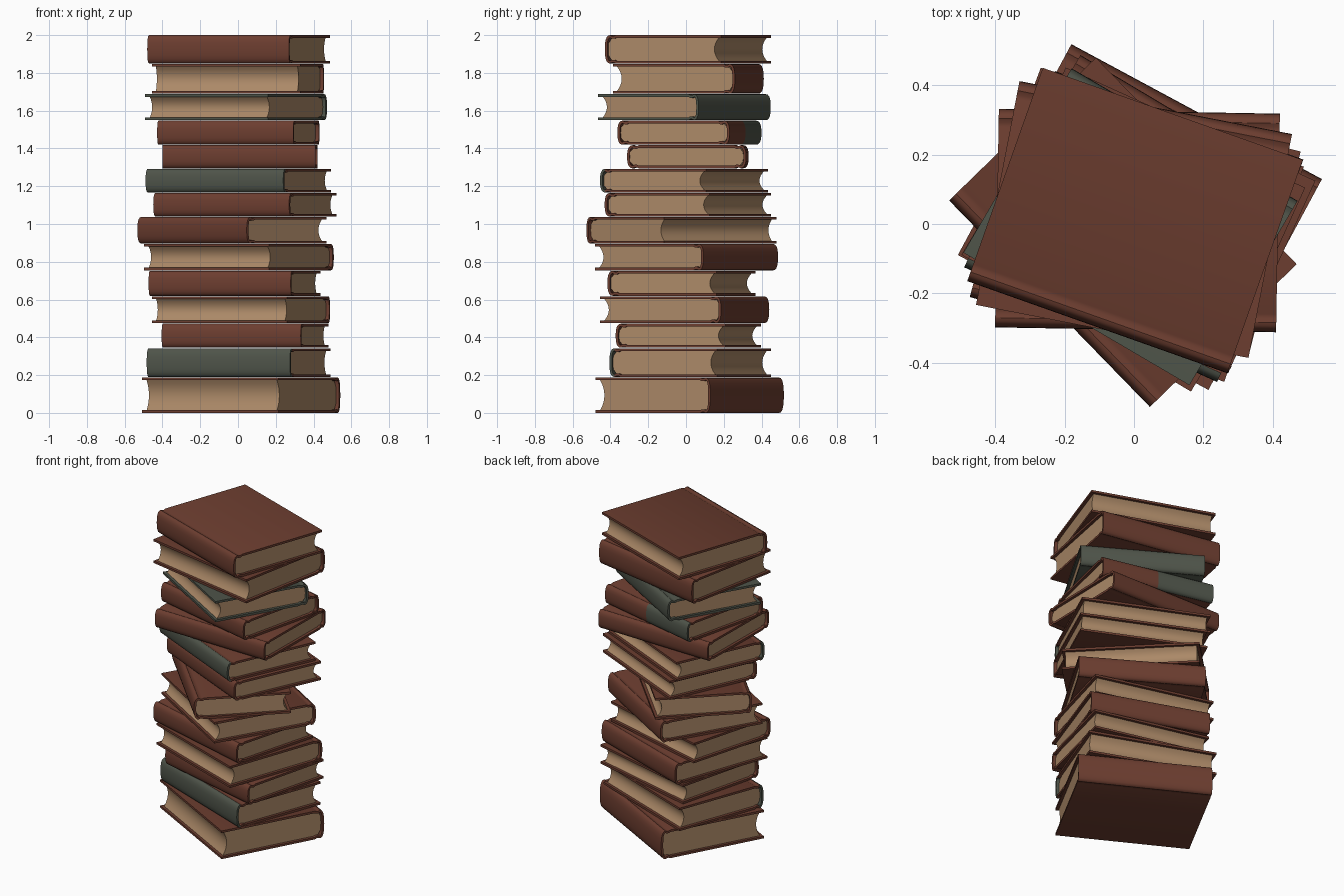
import bpy, bmesh, math
from mathutils import Matrix

if "Cube" in bpy.data.objects:
    bpy.data.objects.remove(bpy.data.objects["Cube"])


def material(name, rgb):
    m = bpy.data.materials.new(name)
    m.diffuse_color = (*rgb, 1)
    m.use_nodes = True
    m.node_tree.nodes["Principled BSDF"].inputs["Base Color"].default_value = m.diffuse_color
    return m


RED = material("leather_red_brown", (0.150, 0.047, 0.029))
GREEN = material("cloth_grey_green", (0.078, 0.089, 0.068))
PAPER = material("aged_paper", (0.41, 0.25, 0.137))

BOARD = 0.014    # cover thickness
BULGE = 0.028    # how far the spine rounds out
LIP = 0.024      # cover overhang around the pages


def add_object(name, bm, mats, place):
    bmesh.ops.recalc_face_normals(bm, faces=bm.faces)
    me = bpy.data.meshes.new(name)
    bm.to_mesh(me)
    bm.free()
    for m in mats:
        me.materials.append(m)
    ob = bpy.data.objects.new(name, me)
    ob.matrix_world = place
    bpy.context.collection.objects.link(ob)
    bpy.ops.object.select_all(action='DESELECT')
    ob.select_set(True)
    bpy.context.view_layer.objects.active = ob
    bpy.ops.object.shade_smooth_by_angle(angle=math.radians(35))


def spine_half(t, inset):
    """Upper half of the spine curve, from the hinge groove to the middle."""
    h = t / 2 - inset
    pts = [(0.062, h), (0.052, h - 0.005), (0.040, h - 0.005), (0.028, h)]
    for k in range(1, 6):
        a = k / 5 * math.pi / 2
        y = BULGE * (1 - math.sin(a) ** 0.9) + inset * math.sin(a)
        pts.append((y, h * math.cos(a) ** 0.75 if k < 5 else 0))
    return pts


def cover(name, length, width, t, place, mats, flip=False, half_green=False):
    # C-shaped case: two boards joined by a rounded spine
    def loop(inset):
        up = [(width, t / 2 - inset)] + spine_half(t, inset)
        return up + [(y, -z) for y, z in up[-2::-1]]
    outer, inner = loop(0), loop(BOARD)
    n = len(outer)
    stations = [-length / 2, 0, length / 2]
    bm = bmesh.new()
    rings = []
    for x in stations:
        rings.append([bm.verts.new((x, y, z)) for y, z in outer + inner[::-1]])
    m = 2 * n
    for a, b in zip(rings, rings[1:]):
        for i in range(m):
            bm.faces.new((a[i], a[(i + 1) % m], b[(i + 1) % m], b[i]))
    for r in (rings[0], rings[-1]):
        for i in range(n - 1):
            bm.faces.new((r[i], r[i + 1], r[m - 2 - i], r[m - 1 - i]))
    # second material on the spine cloth
    for f in bm.faces:
        c = f.calc_center_median()
        if c.y < 0.032 and (not half_green or c.x < 0):
            f.material_index = len(mats) - 1
    side = -1 if flip else 1
    for v in bm.verts:
        v.co.y = side * (v.co.y - width_total / 2)
    add_object(name, bm, mats, place)


def pages(name, length, width, t, place, flip, double):
    # page block with a hollow fore edge
    h = t / 2 - BOARD + 0.001
    prof = [(0.035, h), (0.016, h * 0.55), (0.014, 0), (0.016, -h * 0.55), (0.035, -h)]
    if double:
        prof += [(width - y, z) for y, z in prof[::-1]]
    else:
        for k in range(9):
            s = -1 + k / 4
            prof.append((width - LIP * 0.7 - 0.026 * (1 - s * s), s * h))
    x = length / 2 - LIP * 0.75
    side = -1 if flip else 1
    bm = bmesh.new()
    ends = [[bm.verts.new((e, side * (y - width / 2), z)) for y, z in prof] for e in (-x, x)]
    n = len(prof)
    for i in range(n):
        j = (i + 1) % n
        bm.faces.new((ends[0][i], ends[0][j], ends[1][j], ends[1][i]))
    for e in ends:
        bm.faces.new(e)
    add_object(name, bm, [PAPER], place)


# top z, centre x, centre y, turn in degrees, length, width, spine side, colours
BOOKS = [
    (0.190, 0.017, 0.020, -28.3, 0.82, 0.69, "back", "red"),
    (0.345, 0.003, 0.022, -20.6, 0.81, 0.61, "front", "green_spine"),
    (0.475, 0.038, 0.012, -14.3, 0.76, 0.60, "front", "red"),
    (0.620, 0.016, -0.007, -19.6, 0.76, 0.68, "back", "red"),
    (0.755, -0.018, -0.024, -15.3, 0.78, 0.60, "front", "red"),
    (0.897, 0.005, 0.002, -30.8, 0.77, 0.67, "back", "red"),
    (1.040, -0.032, -0.024, -45.8, 0.83, 0.59, "front", "red"),
    (1.167, 0.037, 0.010, -24.4, 0.79, 0.61, "front", "red"),
    (1.295, 0.002, -0.010, -24.4, 0.80, 0.615, "front", "green_spine"),
    (1.420, 0.010, 0.010, -1.0, 0.81, 0.63, "both", "red"),
    (1.550, 0.002, 0.018, -13.2, 0.74, 0.61, "both", "half_green"),
    (1.690, -0.010, -0.008, -30.4, 0.755, 0.616, "back", "green"),
    (1.850, 0.000, 0.013, -11.0, 0.80, 0.657, "back", "red"),
    (2.000, 0.003, 0.010, -19.5, 0.795, 0.652, "front", "red"),
]

MATS = {"red": [RED], "green": [GREEN], "green_spine": [RED, GREEN], "half_green": [RED, GREEN]}

z0 = 0.0
for i, (z1, cx, cy, deg, length, width_total, spine, col) in enumerate(BOOKS, 1):
    t = z1 - z0 - (0.003 if i < len(BOOKS) else 0)
    place = Matrix.Translation((cx, cy, z0 + t / 2)) @ Matrix.Rotation(math.radians(deg), 4, 'Z')
    if spine == "both":
        # case wrapped round both long sides, made of two half covers
        cover(f"book_{i}_front_cover", length, width_total / 2, t, place, [RED])
        cover(f"book_{i}_back_cover", length, width_total / 2, t, place, MATS[col],
              True, col == "half_green")
    else:
        cover(f"book_{i}_cover", length, width_total, t, place, MATS[col], spine == "back")
    pages(f"book_{i}_pages", length, width_total, t, place, spine == "back", spine == "both")
    z0 = z1
